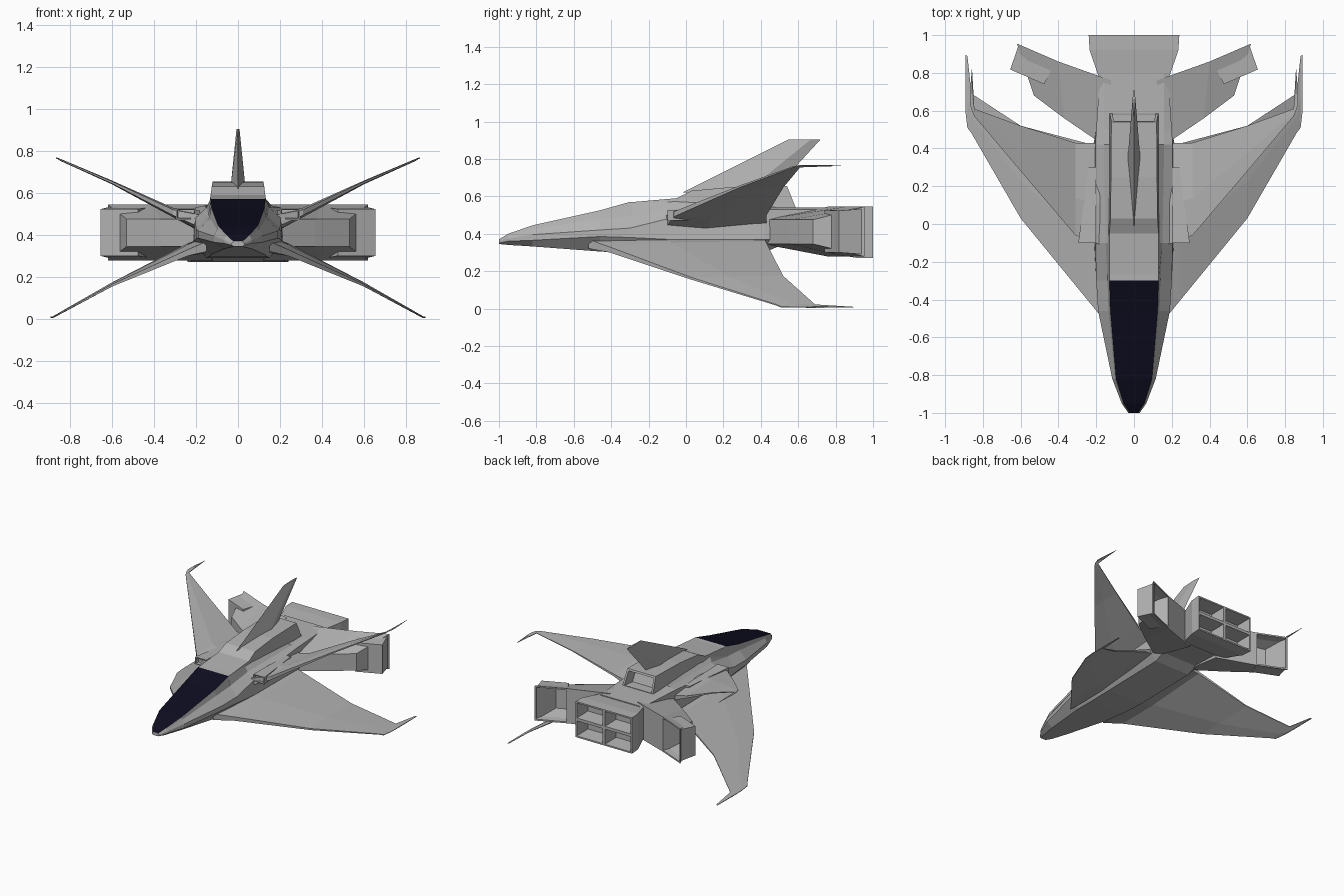
import bpy, bmesh
from mathutils import Vector

cube = bpy.data.objects.get("Cube")
if cube:
    bpy.data.objects.remove(cube, do_unlink=True)


def material(name, rgb):
    m = bpy.data.materials.new(name)
    m.use_nodes = True
    m.diffuse_color = (*rgb, 1)
    bsdf = m.node_tree.nodes["Principled BSDF"]
    bsdf.inputs["Base Color"].default_value = (*rgb, 1)
    bsdf.inputs["Roughness"].default_value = 0.6
    return m


hull = material("hull grey", (0.45, 0.45, 0.45))
glass = material("canopy navy", (0.004, 0.004, 0.014))


def loft(rings):
    """Skin a list of equal-length point rings and cap both ends."""
    bm = bmesh.new()
    loops = [[bm.verts.new(p) for p in r] for r in rings]
    n = len(loops[0])
    for a, b in zip(loops, loops[1:]):
        for i in range(n):
            j = (i + 1) % n
            bm.faces.new((a[i], a[j], b[j], b[i]))
    bm.faces.new(loops[0])
    bm.faces.new(loops[-1])
    bmesh.ops.recalc_face_normals(bm, faces=bm.faces)
    return bm


def facing(bm, direction):
    """Face whose normal and position lie furthest along a direction."""
    d = Vector(direction).normalized()
    best = [f for f in bm.faces if f.normal.dot(d) > 0.8]
    return max(best, key=lambda f: f.calc_center_median().dot(d))


def hollow(bm, faces, rim, depth, taper=0.01):
    """Cut a recessed opening with a thin rim into each face."""
    bmesh.ops.inset_individual(bm, faces=faces, thickness=rim)
    bmesh.ops.inset_individual(bm, faces=faces, thickness=taper, depth=-depth)


def finish(name, bm, mirrored=False):
    mesh = bpy.data.meshes.new(name)
    bm.to_mesh(mesh)
    bm.free()
    obj = bpy.data.objects.new(name, mesh)
    bpy.context.collection.objects.link(obj)
    mesh.materials.append(hull)
    mesh.materials.append(glass)
    if mirrored:
        obj.modifiers.new("Mirror", "MIRROR").use_mirror_merge = False
    return obj


def both_sides(y, half):
    """Full ring at y from a right-hand half outline, top to bottom."""
    return [(x, y, z) for x, z in half] + [(-x, y, z) for x, z in reversed(half)]


def box_ring(y, w, z0, z1):
    return both_sides(y, [(w, z1), (w, z0)])


# Fuselage: y, then top edge, shoulder, upper flank, lower flank, keel
stations = [
    (-1.0, (.022, .37), (.025, .365), (.03, .36), (.03, .35), (.02, .345)),
    (-.95, (.055, .40), (.06, .39), (.065, .375), (.065, .36), (.04, .34)),
    (-.82, (.095, .445), (.1, .425), (.115, .395), (.115, .365), (.07, .332)),
    (-.46, (.125, .525), (.135, .48), (.19, .42), (.19, .385), (.13, .305)),
    (-.30, (.13, .57), (.14, .495), (.2, .43), (.2, .38), (.14, .295)),
    (-.10, (.13, .575), (.15, .53), (.205, .48), (.21, .37), (.15, .29)),
    (.42, (.13, .545), (.16, .54), (.205, .53), (.215, .37), (.15, .30)),
    (.50, (.13, .54), (.16, .54), (.2, .53), (.2, .37), (.15, .335)),
    (.80, (.13, .54), (.16, .54), (.18, .53), (.18, .37), (.15, .30)),
]
bm = loft([both_sides(s[0], s[1:]) for s in stations])
for f in bm.faces:
    if f.normal.z > 0.7 and f.calc_center_median().y < -.3 \
            and abs(f.calc_center_median().x) < .01:
        f.material_index = 1
finish("fuselage", bm)

# Dorsal housing with a slanted rear exhaust
spine = [
    box_ring(-.30, .13, .50, .568),
    box_ring(-.05, .13, .52, .59),
    box_ring(.03, .125, .53, .63),
    box_ring(.25, .122, .53, .65),
    box_ring(.54, .12, .53, .655),
]
spine = [[(x * (1.08 if z < .56 else 1), y, z) for x, y, z in r] for r in spine]
spine[-1] = [(x, y + (.05 if z < .6 else 0), z) for x, y, z in spine[-1]]
bm = loft(spine)
hollow(bm, [facing(bm, (0, 1, .3))], .02, .08)
finish("dorsal_housing", bm)


# Tail fin: swept diamond sections
def fin_ring(z, y0, y1, w):
    mid = y0 + (y1 - y0) * .7
    return [(0, y0, z), (w, mid, z), (0, y1, z), (-w, mid, z)]


finish("tail_fin", loft([fin_ring(.62, -.02, .46, .036),
                         fin_ring(.905, .55, .72, .007)]))

# Main engine block with four square exhausts
bm = loft([box_ring(.76, .18, .295, .53), box_ring(.92, .235, .27, .545),
           box_ring(1.0, .24, .27, .545)])
for axis, at in (((1, 0, 0), (0, 0, 0)), ((0, 0, 1), (0, 0, .408))):
    back = [f for f in bm.faces if f.normal.y > .9]
    geom = back + list({e for f in back for e in f.edges})
    bmesh.ops.bisect_plane(bm, geom=geom, plane_co=at, plane_no=axis)
hollow(bm, [f for f in bm.faces if f.normal.y > .9], .016, .12, .015)
finish("engine_block", bm)

# Splayed side engines: front edge low and slim, rear edge flared
plan = [((.15, .41), (.12, .76)), ((.37, .56), (.40, .86)), ((.53, .68), (.62, .955))]
pod = []
for (fx, fy), (rx, ry) in plan:
    pod.append([(fx, fy, .475), (rx, ry, .545), (rx, ry, .278), (fx, fy, .345)])
bm = loft(pod)
opening = [f for f in bm.faces if f.normal.y > .8 and f.calc_center_median().x > .4]
hollow(bm, opening, .016, .14, .015)
finish("side_engine", bm, True)


# Wings: six-sided sections at x, from leading y to trailing y
def wing_ring(x, lead, trail, z, t, z_trail=None):
    zt = z if z_trail is None else z_trail
    mid, zm = lead + (trail - lead) * .4, z + (zt - z) * .4
    return [(x, lead, z + t * .3), (x, mid, zm + t * .5), (x, trail, zt + t * .2),
            (x, trail, zt - t * .2), (x, mid, zm - t * .5), (x, lead, z - t * .3)]


finish("lower_wing", loft([
    wing_ring(.15, -.52, .42, .345, .08, .365),
    wing_ring(.24, -.41, .425, .315, .05, .35),
    wing_ring(.60, .03, .52, .16, .02, .17),
    wing_ring(.86, .48, .69, .02, .01),
    wing_ring(.882, .51, .89, .008, .008),
    wing_ring(.893, .60, .895, .007, .006)]), True)

finish("upper_wing", loft([
    wing_ring(.18, -.11, .43, .465, .1),
    wing_ring(.31, -.06, .43, .507, .045),
    wing_ring(.60, .28, .52, .65, .018),
    wing_ring(.845, .57, .61, .757, .01),
    wing_ring(.858, .60, .83, .764, .007),
    wing_ring(.868, .63, .70, .766, .005)]), True)

# Small intakes at the upper wing roots
intake = [[(.2, y, z0), (x1, y, z0), (x1, y, z1), (.2, y, z1)]
          for y, x1, z0, z1 in ((-.1, .295, .472, .528), (.3, .24, .47, .52))]
bm = loft(intake)
hollow(bm, [facing(bm, (0, -1, 0))], .01, .06, .004)
finish("wing_intake", bm, True)
